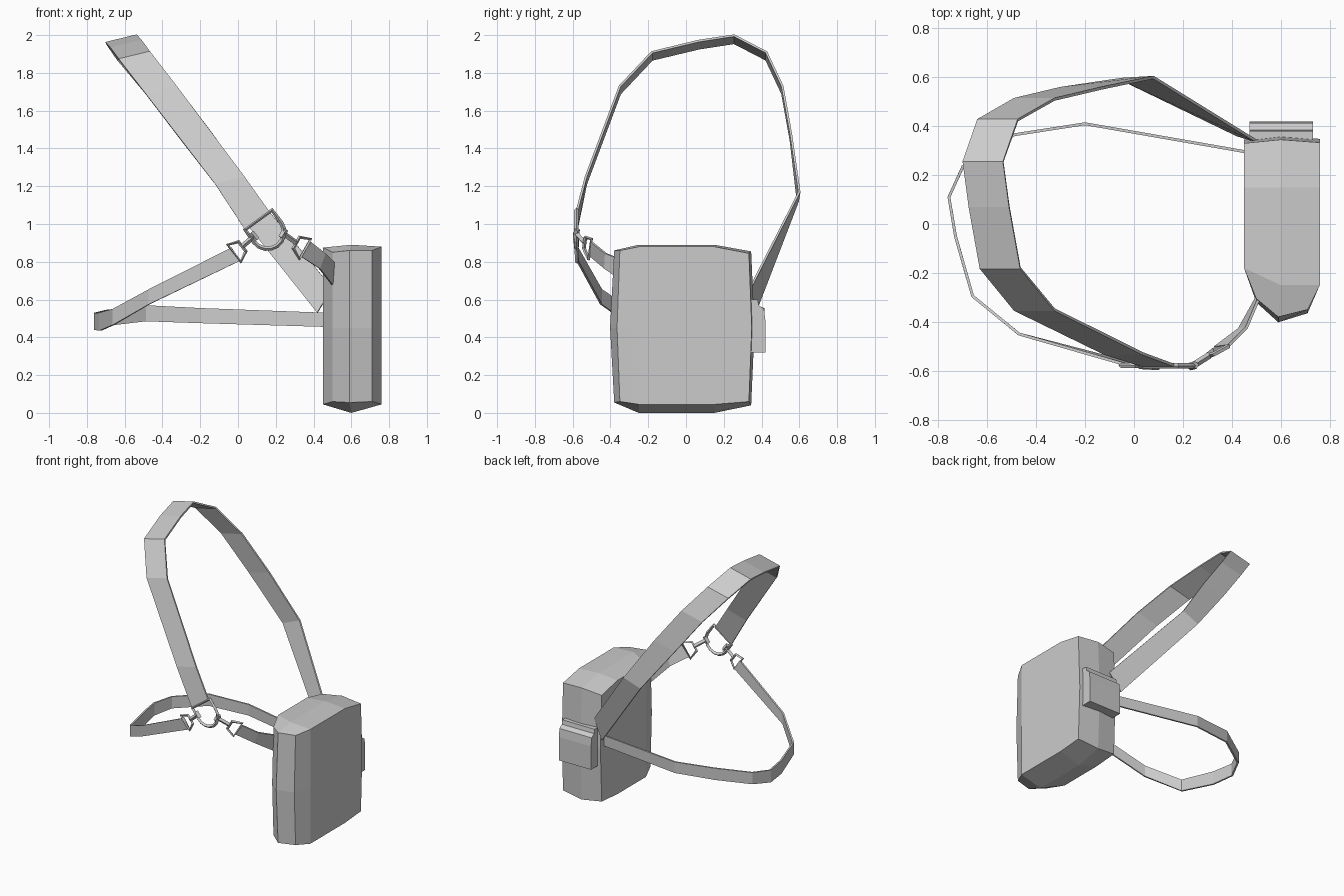
import bpy, bmesh, math
from mathutils import Vector

if "Cube" in bpy.data.objects:
    bpy.data.objects.remove(bpy.data.objects["Cube"])

grey = bpy.data.materials.new("plain grey")
grey.use_nodes = True
grey.diffuse_color = (0.6, 0.6, 0.6, 1)
grey.node_tree.nodes["Principled BSDF"].inputs["Base Color"].default_value = (0.6, 0.6, 0.6, 1)


def make_object(name, bm):
    bmesh.ops.recalc_face_normals(bm, faces=bm.faces)
    mesh = bpy.data.meshes.new(name)
    bm.to_mesh(mesh)
    bm.free()
    mesh.materials.append(grey)
    obj = bpy.data.objects.new(name, mesh)
    bpy.context.collection.objects.link(obj)
    return obj


def ribbon(name, stations, thickness=0.012):
    """Flat band through pairs of edge points."""
    bm = bmesh.new()
    pairs = [(bm.verts.new(a), bm.verts.new(b)) for a, b in stations]
    for (a, b), (c, d) in zip(pairs, pairs[1:]):
        bm.faces.new((a, b, d, c))
    obj = make_object(name, bm)
    mod = obj.modifiers.new("Thickness", "SOLIDIFY")
    mod.thickness = thickness
    mod.offset = 0
    return obj


def rod(name, points, radius, closed=False):
    """Four-sided rod along a path."""
    curve = bpy.data.curves.new(name, "CURVE")
    curve.dimensions = "3D"
    curve.bevel_depth = radius
    curve.bevel_resolution = 0
    curve.use_fill_caps = True
    spline = curve.splines.new("POLY")
    spline.points.add(len(points) - 1)
    for p, co in zip(spline.points, points):
        p.co = (*co, 1)
    spline.use_cyclic_u = closed
    curve.materials.append(grey)
    obj = bpy.data.objects.new(name, curve)
    bpy.context.collection.objects.link(obj)
    bpy.ops.object.select_all(action="DESELECT")
    obj.select_set(True)
    bpy.context.view_layer.objects.active = obj
    bpy.ops.object.convert(target="MESH")
    for poly in obj.data.polygons:
        poly.use_smooth = False


# Bag: loft along y of (left, ridge, right) columns.
# Each column is (x, y, bottom z, top z, extra y at mid height).
bag_stations = [
    [(0.50, -0.305, 0.06, 0.85, -0.015), (0.59, -0.38, 0.055, 0.86, -0.022), (0.71, -0.35, 0.06, 0.86, -0.015)],
    [(0.45, -0.18, 0.045, 0.875, 0), (0.60, -0.25, 0.0, 0.89, 0), (0.76, -0.25, 0.045, 0.88, 0)],
    [(0.45, 0.15, 0.045, 0.875, 0), (0.60, 0.15, 0.0, 0.89, 0), (0.76, 0.15, 0.045, 0.88, 0)],
    [(0.45, 0.33, 0.06, 0.835, 0.015), (0.60, 0.345, 0.04, 0.855, 0.018), (0.76, 0.333, 0.06, 0.845, 0.015)],
]
bm = bmesh.new()
rows = []
for station in bag_stations:
    low = [bm.verts.new((x, y, b)) for x, y, b, t, m in station]
    mid = [bm.verts.new((x, y + m, 0.45)) for x, y, b, t, m in station]
    top = [bm.verts.new((x, y, t)) for x, y, b, t, m in station]
    rows.append((low, mid, top))
for near, far in zip(rows, rows[1:]):
    for i in (0, 1):
        for level in (0, 2):                       # bottom and top panels
            a, b = near[level], far[level]
            bm.faces.new((a[i], a[i + 1], b[i + 1], b[i]))
        for side in (0, 2):                        # broad side panels
            bm.faces.new((near[i][side], near[i + 1][side], far[i + 1][side], far[i][side]))
for cap in (rows[0], rows[-1]):                    # front and back panels
    for level in (0, 1):
        for i in (0, 1):
            a, b = cap[level], cap[level + 1]
            bm.faces.new((a[i], a[i + 1], b[i + 1], b[i]))
bm.verts.ensure_lookup_table()
bmesh.ops.remove_doubles(bm, verts=[v for v in bm.verts if not v.link_faces], dist=0)
bmesh.ops.delete(bm, geom=[v for v in bm.verts if not v.link_faces], context="VERTS")
make_object("bag_body", bm)

# Back pocket: side profile extruded along x
profile = [(0.33, 0.32), (0.42, 0.32), (0.42, 0.49), (0.413, 0.55), (0.385, 0.57), (0.38, 0.60), (0.33, 0.60)]
bm = bmesh.new()
face = bm.faces.new([bm.verts.new((0.473, y, z)) for y, z in profile])
out = bmesh.ops.extrude_face_region(bm, geom=[face])
bmesh.ops.translate(bm, vec=(0.26, 0, 0), verts=[g for g in out["geom"] if isinstance(g, bmesh.types.BMVert)])
make_object("back_pocket", bm)

# Shoulder strap: inner edge path, constant width until the ends
edge = [(-0.12, -0.53, 1.21), (-0.49, -0.35, 1.69), (-0.63, -0.18, 1.87), (-0.675, 0.07, 1.93),
        (-0.70, 0.255, 1.958), (-0.64, 0.425, 1.87), (-0.49, 0.51, 1.69),
        (-0.30, 0.555, 1.44), (-0.05, 0.597, 1.12)]
width = Vector((0.165, 0, 0.04))
loop = [(Vector(p), Vector(p) + width) for p in edge]
loop[0] = (Vector((-0.12, -0.53, 1.21)), Vector((0.035, -0.53, 1.25)))
loop[-1] = (Vector((-0.05, 0.592, 1.12)), Vector((0.08, 0.6, 1.17)))
ribbon("shoulder_strap",
       [((0.04, -0.58, 0.965), (0.17, -0.58, 1.06))] + loop +
       [((0.42, 0.365, 0.53), (0.50, 0.34, 0.66))])

# Chest strap running round from the bag to the left clip: x, y, low z, high z
chest = [(0.47, 0.293, 0.455, 0.53), (-0.20, 0.41, 0.475, 0.555), (-0.49, 0.365, 0.485, 0.57),
         (-0.70, 0.235, 0.46, 0.545), (-0.757, 0.11, 0.44, 0.53), (-0.73, -0.05, 0.435, 0.53),
         (-0.66, -0.295, 0.465, 0.55), (-0.47, -0.45, 0.575, 0.655)]
ribbon("chest_strap", [((x, y, a), (x, y, b)) for x, y, a, b in chest] +
       [((0.01, -0.575, 0.805), (-0.035, -0.575, 0.875))])

# Short strap from the bag to the other clip
ribbon("short_strap", [((0.505, -0.295, 0.67), (0.515, -0.295, 0.79)),
                       ((0.43, -0.43, 0.765), (0.46, -0.425, 0.845)),
                       ((0.33, -0.505, 0.83), (0.385, -0.50, 0.905))])

# D ring: straight bar under the strap end, then a rounded bow
centre = Vector((0.15, -0.58, 0.965))
along = Vector((0.81, 0, 0.59))
down = Vector((0.59, 0, -0.81))
ring = [centre - along * 0.088 - down * 0.07, centre + along * 0.088 - down * 0.07]
for i in range(9):
    a = math.pi * i / 8
    ring.append(centre + along * 0.088 * math.cos(a) + down * (0.01 + 0.088 * math.sin(a)))
rod("d_ring", ring, 0.012, closed=True)


def clip(name, bar_a, bar_b, tip):
    """Stirrup frame round a strap end, with a stem and a hook to the ring."""
    a, b, t = Vector(bar_a), Vector(bar_b), Vector(tip)
    mid = (a + b) / 2
    neck = mid.lerp(t, 0.4)
    side = (b - a) * 0.28
    rod(name + "_frame", [a, b, neck + side, neck - side], 0.010, closed=True)
    rod(name + "_stem", [neck, t], 0.014)
    hook = (b - a).normalized() * 0.025
    rod(name + "_hook", [t - hook, t + hook], 0.016)


clip("left_clip", (0.015, -0.578, 0.80), (-0.055, -0.578, 0.89), (0.085, -0.582, 0.935))
clip("right_clip", (0.325, -0.515, 0.815), (0.385, -0.50, 0.92), (0.24, -0.58, 0.95))
